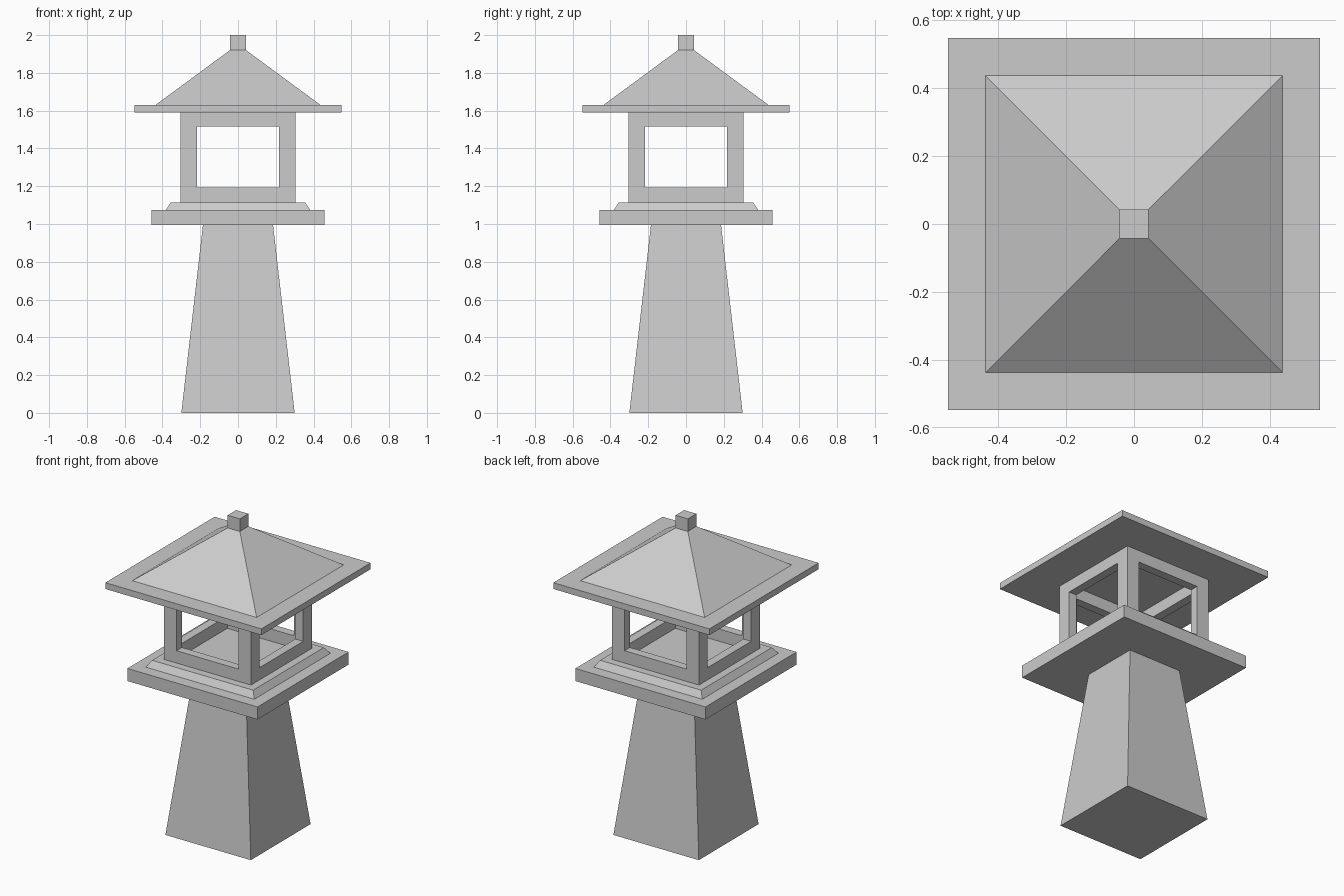
import bpy
import bmesh

if "Cube" in bpy.data.objects:
    bpy.data.objects.remove(bpy.data.objects["Cube"])


def frustum(name, z0, z1, half0, half1=None, half_y=None):
    """Square block from z0 to z1, tapering from half0 to half1."""
    half1 = half0 if half1 is None else half1
    bm = bmesh.new()
    rings = []
    for z, h in ((z0, half0), (z1, half1)):
        hy = half_y or h
        rings.append([bm.verts.new((sx * h, sy * hy, z))
                      for sx, sy in ((-1, -1), (1, -1), (1, 1), (-1, 1))])
    low, high = rings
    bm.faces.new(low[::-1])
    bm.faces.new(high)
    for i in range(4):
        j = (i + 1) % 4
        bm.faces.new((low[i], low[j], high[j], high[i]))
    mesh = bpy.data.meshes.new(name)
    bm.to_mesh(mesh)
    bm.free()
    ob = bpy.data.objects.new(name, mesh)
    bpy.context.collection.objects.link(ob)
    return ob


# Tapered stand, platform and chamfered step
frustum("pedestal", 0.0, 1.0, 0.30, 0.185)
frustum("platform", 0.995, 1.075, 0.457)
frustum("platform_step", 1.075, 1.115, 0.382, 0.355)

# Light chamber: thin-walled box with a window on every side
chamber = frustum("light_chamber", 1.115, 1.59, 0.305)
cutters = (
    frustum("hollow_cutter", 1.0, 1.7, 0.25),
    frustum("window_cutter_x", 1.193, 1.515, 0.5, half_y=0.218),
    frustum("window_cutter_y", 1.193, 1.515, 0.218, half_y=0.5),
)
for cutter in cutters:
    mod = chamber.modifiers.new(cutter.name, 'BOOLEAN')
    mod.operation = 'DIFFERENCE'
    mod.solver = 'EXACT'
    mod.object = cutter
    cutter.hide_render = True
    cutter.display_type = 'WIRE'

# Roof eaves, pyramid and finial
frustum("roof_eaves", 1.59, 1.63, 0.548)
frustum("roof_pyramid", 1.63, 1.92, 0.437, 0.043)
frustum("roof_finial", 1.92, 2.0, 0.043)
